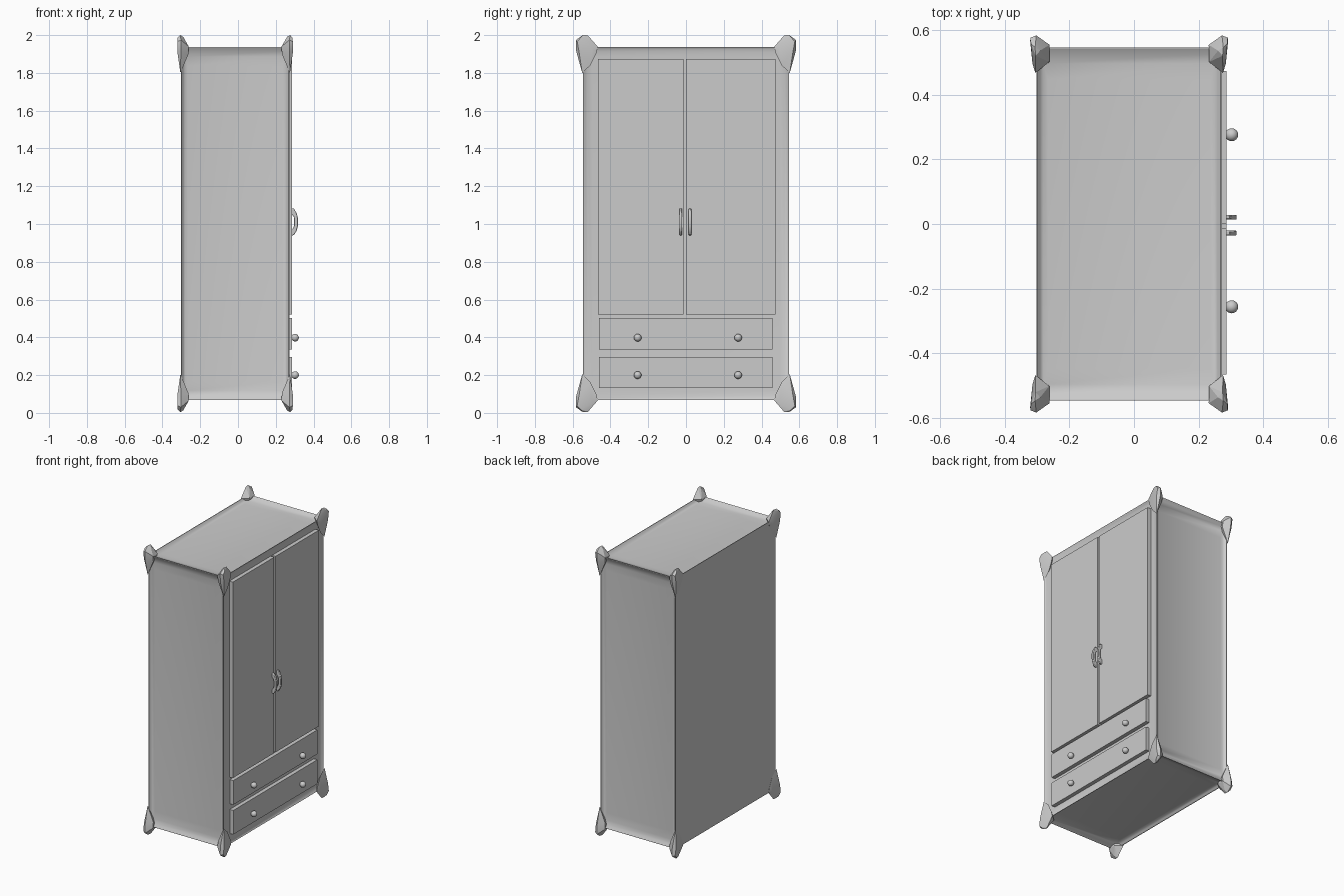
import bpy, bmesh
from mathutils import Vector

if "Cube" in bpy.data.objects:
    bpy.data.objects.remove(bpy.data.objects["Cube"])

X0, X1 = -0.302, 0.272      # cabinet back and front
Y = 0.546                   # cabinet half width
Z0, Z1 = 0.068, 1.936       # cabinet bottom and top


def finish(bm, name, smooth=None):
    bmesh.ops.recalc_face_normals(bm, faces=bm.faces)
    me = bpy.data.meshes.new(name)
    bm.to_mesh(me)
    bm.free()
    ob = bpy.data.objects.new(name, me)
    bpy.context.collection.objects.link(ob)
    if smooth:
        bpy.ops.object.select_all(action='DESELECT')
        ob.select_set(True)
        bpy.context.view_layer.objects.active = ob
        bpy.ops.object.shade_smooth_by_angle(angle=smooth)
    return ob


def box_bm(lo, hi):
    bm = bmesh.new()
    bmesh.ops.create_cube(bm, size=1)
    lo, hi = Vector(lo), Vector(hi)
    for v in bm.verts:
        v.co = (lo + hi) / 2 + v.co * (hi - lo)
    return bm


# Cabinet: sides, top and bottom dip softly inside a thin rim,
# over a short margin front to back and a longer one lengthwise;
# the front is a shallower recess behind the doors
bm = box_bm((X0, -Y, Z0), (X1, Y, Z1))
bm.normal_update()
panels = [f for f in bm.faces if f.normal.x > -0.5]
centres = [f.calc_center_median() for f in panels]
normals = [f.normal.copy() for f in panels]
for mx, ml, depth in ((0.004, 0.004, 0), (0.012, 0.02, 0.009),
                      (0.022, 0.05, 0.017), (0.036, 0.10, 0.021)):
    bmesh.ops.inset_individual(bm, faces=panels, thickness=0.001, depth=0)
    for f, c, n in zip(panels, centres, normals):
        front = n.x > 0.5
        m = ml * 0.5 if front else ml
        half = Vector(((X1 - X0) / 2 - mx, Y - m, (Z1 - Z0) / 2 - m))
        dip = depth * (0.6 if front else 1)
        for v in f.verts:
            d = v.co - c
            v.co = c - n * dip + Vector(
                (half[i] * (1 if d[i] > 0 else -1) if abs(n[i]) < 0.5 else 0
                 for i in range(3)))
finish(bm, "cabinet_body", 0.5)

# Faceted corner caps: offsets outward from each cabinet corner
CAP = [(0.004, 0.000, 0.064), (0.002, -0.026, 0.063), (-0.012, -0.010, 0.055),
       (0.000, 0.037, 0.038), (0.018, 0.030, 0.030), (0.017, 0.012, 0.050),
       (0.000, 0.035, -0.022), (0.019, 0.020, -0.025),
       (-0.041, 0.008, 0.004), (-0.040, 0.003, -0.036),
       (-0.040, -0.045, 0.001), (0.003, -0.079, 0.002),
       (0.012, -0.050, 0.000), (0.003, -0.072, -0.030),
       (0.002, -0.040, -0.095), (0.003, 0.003, -0.137)]
for zc, sz, level in ((Z0, -1, "bottom"), (Z1, 1, "top")):
    for xc, sx, side in ((X0, -1, "back"), (X1, 1, "front")):
        for sy, hand in ((-1, "left"), (1, "right")):
            bm = bmesh.new()
            for a, b, c in CAP:
                bm.verts.new((xc + sx * a, sy * (Y + b), zc + sz * c))
            bmesh.ops.convex_hull(bm, input=bm.verts)
            loose = [v for v in bm.verts if not v.link_faces]
            bmesh.ops.delete(bm, geom=loose, context='VERTS')
            finish(bm, f"{level}_{side}_{hand}_corner_cap", 0.35)

# Doors and drawer fronts
for name, y0, y1, z0, z1 in (("left_door", -0.465, -0.014, 0.522, 1.874),
                             ("right_door", 0.0, 0.473, 0.522, 1.874),
                             ("upper_drawer", -0.460, 0.457, 0.336, 0.503),
                             ("lower_drawer", -0.460, 0.457, 0.131, 0.297)):
    finish(box_bm((X1 - 0.02, y0, z0), (0.286, y1, z1)), name)

# Round drawer knobs
for z in (0.2, 0.398):
    for y in (-0.256, 0.276):
        bm = bmesh.new()
        bmesh.ops.create_uvsphere(bm, u_segments=24, v_segments=14, radius=0.02)
        bmesh.ops.translate(bm, verts=bm.verts, vec=(0.302, y, z))
        finish(bm, "drawer_knob", 0.6)

# Bowed door handles: flat arched bars with softened edges
OUTER = [(0.280, -0.072), (0.296, -0.070), (0.311, -0.046), (0.317, -0.020)]
INNER = [(0.280, -0.040), (0.289, -0.036), (0.295, -0.026), (0.297, -0.012)]
pairs = list(zip(OUTER, INNER))
pairs += [tuple((x, -z) for x, z in p) for p in reversed(pairs)]
for y, name in ((-0.028, "left_door_handle"), (0.021, "right_door_handle")):
    bm = bmesh.new()
    rows = [[bm.verts.new((x, y - 0.0075, 1.011 + z)) for x, z in p] for p in pairs]
    faces = [bm.faces.new((a[0], b[0], b[1], a[1])) for a, b in zip(rows, rows[1:])]
    ext = bmesh.ops.extrude_face_region(bm, geom=faces)
    for v in ext["geom"]:
        if isinstance(v, bmesh.types.BMVert):
            v.co.y += 0.015
    ob = finish(bm, name, 0.6)
    bev = ob.modifiers.new("soft_edges", 'BEVEL')
    bev.width = 0.004
    bev.segments = 2
    bev.limit_method = 'ANGLE'
    bev.angle_limit = 0.9
